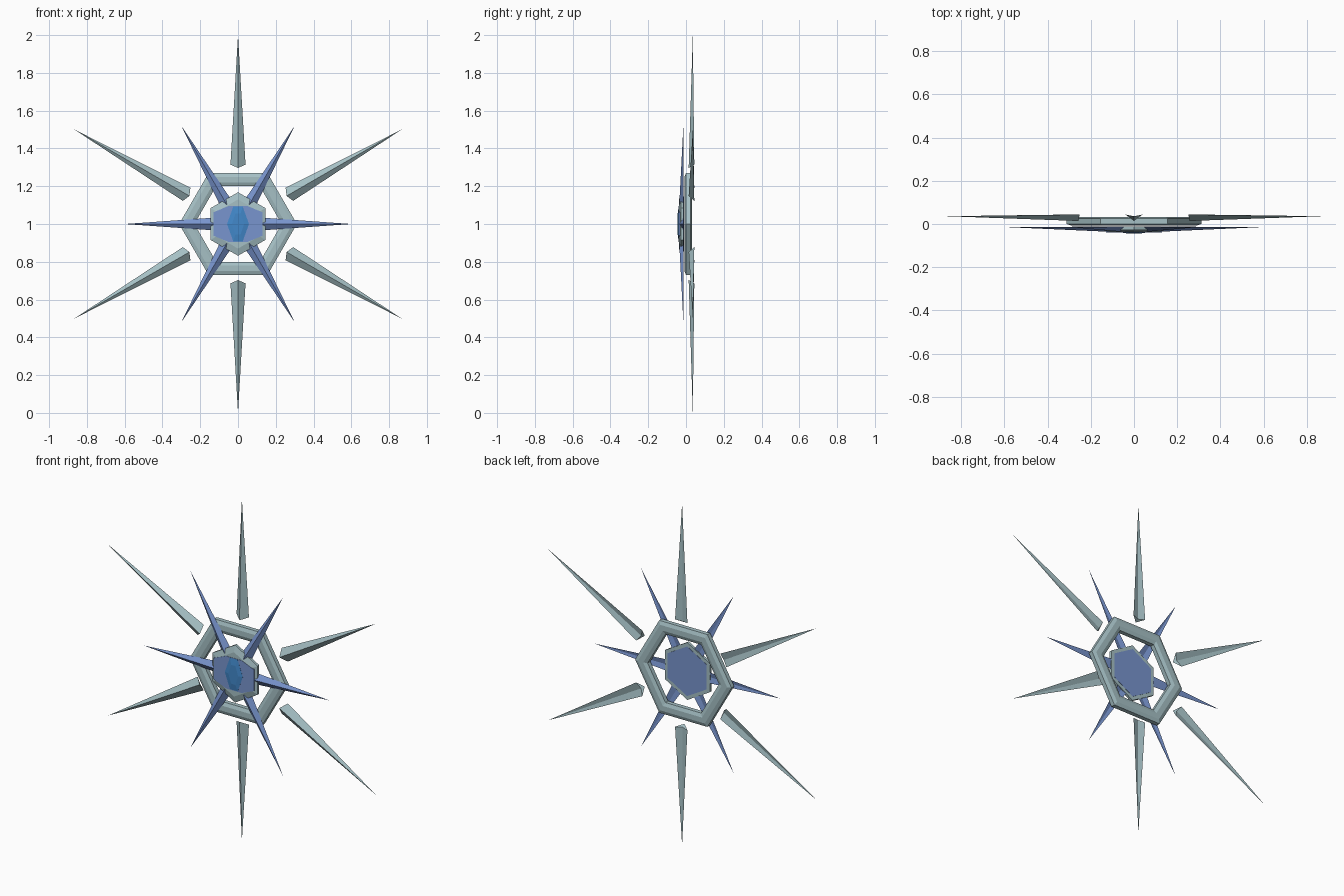
import bpy, bmesh, math

if "Cube" in bpy.data.objects:
    bpy.data.objects.remove(bpy.data.objects["Cube"])


def material(name, rgb):
    m = bpy.data.materials.new(name)
    m.diffuse_color = (*rgb, 1)
    m.use_nodes = True
    m.node_tree.nodes["Principled BSDF"].inputs["Base Color"].default_value = m.diffuse_color
    return m


PALE = material("pale_teal", (0.38, 0.53, 0.56))
BLUE = material("soft_blue", (0.19, 0.30, 0.62))
GEM = material("bright_blue", (0.055, 0.25, 0.60))


def build(name, verts, faces, mat):
    """Mesh object with consistent outward faces."""
    me = bpy.data.meshes.new(name)
    me.from_pydata(verts, [], faces)
    bm = bmesh.new()
    bm.from_mesh(me)
    bmesh.ops.recalc_face_normals(bm, faces=bm.faces)
    bm.to_mesh(me)
    bm.free()
    me.materials.append(mat)
    ob = bpy.data.objects.new(name, me)
    bpy.context.collection.objects.link(ob)
    return ob


def polar(r, a, y, side=0):
    """Point at radius r along angle a, shifted sideways."""
    c, s = math.cos(a), math.sin(a)
    return (r * c - side * s, y, 1 + r * s + side * c)


def spike(name, a, r0, r1, half, ridge, edge, groove, tip, mat):
    """Tapered spike with a ridged front and a grooved back."""
    verts = [polar(r0, a, ridge), polar(r0 + 0.017, a, edge, half),
             polar(r0 + 0.012, a, groove), polar(r0 + 0.017, a, edge, -half),
             polar(r1, a, tip)]
    faces = [(0, 1, 4), (1, 2, 4), (2, 3, 4), (3, 0, 4), (0, 1, 2), (0, 2, 3)]
    build(name, verts, faces, mat)


def loft(name, layers, mat):
    """Closed solid through stacked outlines: (list of x,z points, y)."""
    n = len(layers[0][0])
    verts = [(x, y, 1 + z) for pts, y in layers for x, z in pts]
    faces = [tuple(range(n)), tuple(range(len(verts) - n, len(verts)))]
    for k in range(len(layers) - 1):
        for i in range(n):
            j = (i + 1) % n
            faces.append((k * n + i, k * n + j, (k + 1) * n + j, (k + 1) * n + i))
    build(name, verts, faces, mat)


def hexagon(r):
    """Hexagon outline with a point at the top."""
    return [(r * math.cos(math.radians(30 + 60 * i)),
             r * math.sin(math.radians(30 + 60 * i))) for i in range(6)]


# long outer spikes and shorter inner spikes
for k in range(6):
    spike(f"outer_spike_{k}", math.radians(90 + 60 * k), 0.297, 1.0, 0.04,
          0.014, 0.044, 0.033, 0.036, PALE)
    spike(f"inner_spike_{k}", math.radians(60 * k), 0.09, 0.6, 0.035,
          -0.037, -0.012, -0.02, -0.014, BLUE)

# bevelled hexagonal ring: eight-sided section swept round six corners
section = [(0.27, 0.0), (0.27, 0.025), (0.25, 0.033), (0.22, 0.033),
           (0.20, 0.025), (0.20, 0.0), (0.22, -0.008), (0.25, -0.008)]
m = len(section)
ring_verts = [polar(r / math.cos(math.pi / 6), math.radians(60 * i), y)
              for i in range(6) for r, y in section]
ring_faces = [(i * m + j, i * m + (j + 1) % m,
               (i + 1) % 6 * m + (j + 1) % m, (i + 1) % 6 * m + j)
              for i in range(6) for j in range(m)]
build("hexagon_ring", ring_verts, ring_faces, PALE)

# hub with a bevelled front
loft("hub", [(hexagon(0.168), -0.012), (hexagon(0.168), -0.027),
             (hexagon(0.13), -0.037)], PALE)

# blue panel on the hub front and blue plate on the hub back
panel = [(0.13, 0.062), (0.05, 0.095), (-0.05, 0.095), (-0.13, 0.062),
         (-0.13, -0.062), (-0.05, -0.095), (0.05, -0.095), (0.13, -0.062)]
loft("hub_front_panel", [(panel, -0.03), (panel, -0.0385)], BLUE)
loft("hub_back_plate", [(hexagon(0.145), -0.013), (hexagon(0.145), -0.0105)], BLUE)

# faceted gem in the centre
gem = [(0.058, 0), (0.025, 0.092), (-0.025, 0.092),
       (-0.058, 0), (-0.025, -0.092), (0.025, -0.092)]
top = [(x * 0.55, z * 0.6) for x, z in gem]
loft("centre_gem", [(gem, -0.036), (gem, -0.039), (top, -0.044)], GEM)
